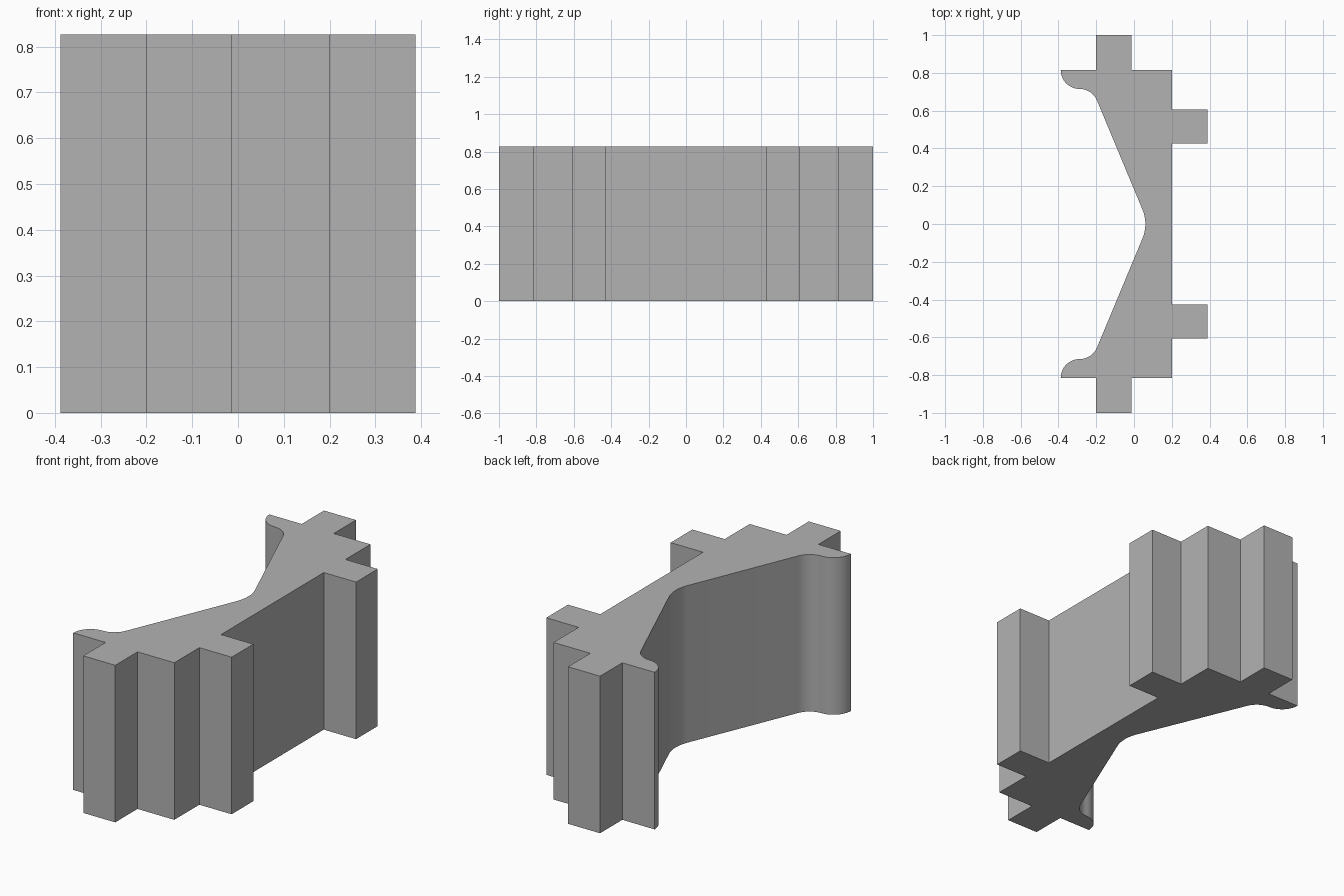
import bpy, bmesh
from math import cos, sin, radians

cube = bpy.data.objects.get("Cube")
if cube:
    bpy.data.objects.remove(cube, do_unlink=True)

HEIGHT = 0.826


def arc(cx, cy, r, start, end, steps):
    """Points along a circular arc, angles in degrees."""
    angles = [radians(start + (end - start) * i / steps) for i in range(steps + 1)]
    return [(cx + r * cos(a), cy + r * sin(a)) for a in angles]


# Half outline: flared lip, sloping cheek, shallow centre curve
tilt = 22.5
lip = arc(-0.288, 0.815, 0.1, 180, 270, 12)
shoulder = arc(-0.288, 0.615, 0.1, 90, tilt, 10)[1:]
centre = arc(-0.14, 0, 0.2, tilt, 0, 8)
curved = lip + shoulder + centre

# Half outline: end tab and back tab
tabs = [(0.2, 0.427), (0.388, 0.427), (0.388, 0.607), (0.2, 0.607),
        (0.2, 0.815), (-0.014, 0.815), (-0.014, 1), (-0.2, 1), (-0.2, 0.815)]


def mirrored(points):
    return [(x, -y) for x, y in reversed(points)]


outline = curved + mirrored(curved[:-1]) + mirrored(tabs) + tabs

# Extrude the outline into a solid block
bm = bmesh.new()
base = bm.faces.new([bm.verts.new((x, y, 0)) for x, y in outline])
top = bmesh.ops.extrude_face_region(bm, geom=[base], use_keep_orig=True)
bmesh.ops.translate(bm, vec=(0, 0, HEIGHT),
                    verts=[v for v in top["geom"] if isinstance(v, bmesh.types.BMVert)])
bmesh.ops.recalc_face_normals(bm, faces=bm.faces)
mesh = bpy.data.meshes.new("tabbed_bracket")
bm.to_mesh(mesh)
bm.free()
bracket = bpy.data.objects.new("tabbed_bracket", mesh)
bpy.context.collection.objects.link(bracket)

# Plain grey material
grey = bpy.data.materials.new("mid_grey")
grey.use_nodes = True
colour = (0.45, 0.45, 0.45, 1)
grey.diffuse_color = colour
grey.node_tree.nodes["Principled BSDF"].inputs["Base Color"].default_value = colour
mesh.materials.append(grey)

# Smooth the curves, keep the corners sharp
bpy.ops.object.select_all(action="DESELECT")
bracket.select_set(True)
bpy.context.view_layer.objects.active = bracket
bpy.ops.object.shade_smooth_by_angle(angle=radians(30))
